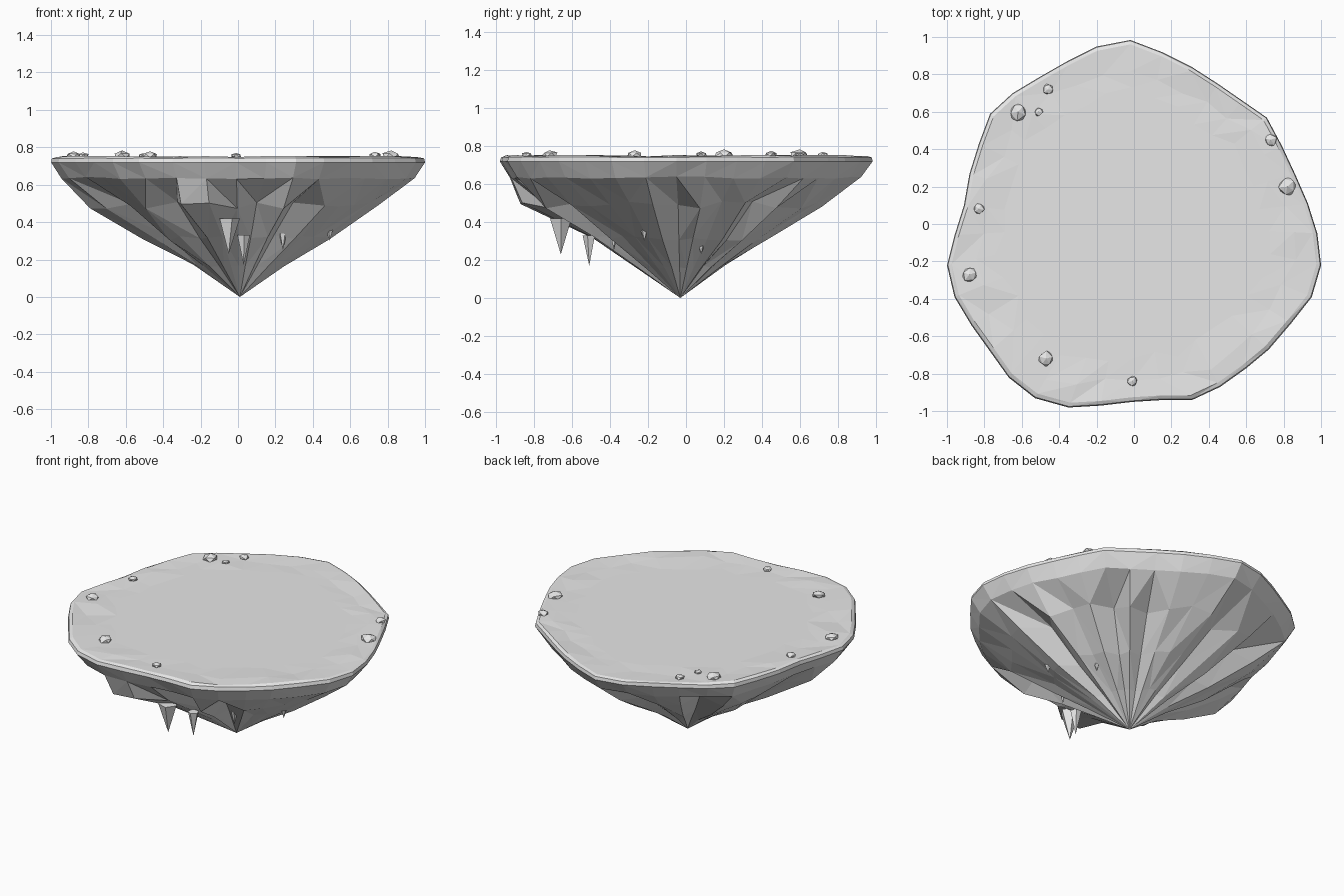
import bpy, bmesh, math, random
from mathutils import Vector

random.seed(7)
cube = bpy.data.objects.get("Cube")
if cube:
    bpy.data.objects.remove(cube, do_unlink=True)

stone = bpy.data.materials.new("pale_grey_stone")
stone.use_nodes = True
stone.diffuse_color = (0.8, 0.8, 0.8, 1)
stone.node_tree.nodes["Principled BSDF"].inputs["Base Color"].default_value = (0.8, 0.8, 0.8, 1)


def make_object(name, bm):
    bmesh.ops.recalc_face_normals(bm, faces=bm.faces)
    mesh = bpy.data.meshes.new(name)
    bm.to_mesh(mesh)
    bm.free()
    mesh.materials.append(stone)
    obj = bpy.data.objects.new(name, mesh)
    bpy.context.collection.objects.link(obj)
    return obj


# Island outline, counterclockwise from the left side
outline = [Vector(p) for p in (
    (1, -.22), (.98, -.05), (.93, .11), (.86, .27), (.79, .42), (.71, .57),
    (.58, .66), (.45, .75), (.31, .84), (.15, .92), (-.02, .985), (-.2, .95),
    (-.36, .87), (-.5, .79), (-.65, .7), (-.77, .59), (-.83, .43), (-.88, .27),
    (-.91, .1), (-.96, -.06), (-1, -.22), (-.96, -.39), (-.87, -.54), (-.77, -.68),
    (-.67, -.82), (-.53, -.93), (-.35, -.98), (-.18, -.97), (-.01, -.95), (.15, -.94),
    (.31, -.94), (.46, -.87), (.6, -.77), (.72, -.67), (.84, -.53), (.95, -.39))]
count = len(outline)
apex = Vector((.01, -.03, 0))

# Grooves run from the shelf under the rim to the apex, with ridges between
grooves = {1, 5, 7, 11, 14, 18, 22, 25, 29, 31}
folds = [random.uniform(.78, .86) if i in grooves else random.uniform(.94, 1.02)
         for i in range(count)]

# Island rings: scale, height, fold strength, height variation
rings = [(.74, .745, 0, 0), (.87, .748, 0, .006), (.975, .75, 0, .005), (.995, .742, 0, .002),
         (1, .72, 0, 0), (.945, .635, .05, .006), (.78, .49, 1, .02), (.5, .315, 1, .015),
         (.245, .165, .9, .01)]
bm = bmesh.new()
loops = []
for level, (scale, height, fold, vary) in enumerate(rings):
    loop = []
    for p, f in zip(outline, folds):
        s = scale * (1 - fold * (1 - f))
        h = height + random.uniform(-vary, vary)
        if level < 2:
            s *= random.uniform(.95, 1.03)
        if level == 6 and abs(p.x + .2) < .17 and p.y < 0:
            s = .88    # overhanging lump on the front
        xy = p * s + apex.xy * (1 - h / .75)
        loop.append(bm.verts.new((xy.x, xy.y, h)))
    loops.append(loop)
for upper, lower in zip(loops, loops[1:]):
    for i in range(count):
        j = (i + 1) % count
        a, b, c, d = upper[i], upper[j], lower[j], lower[i]
        if random.random() < .5:
            bm.faces.new((a, b, c))
            bm.faces.new((a, c, d))
        else:
            bm.faces.new((a, b, d))
            bm.faces.new((b, c, d))
bm.faces.new(loops[0])
tip = bm.verts.new(apex)
for i in range(count):
    bm.faces.new((loops[-1][i], loops[-1][(i + 1) % count], tip))
make_object("floating_island", bm)

# Hanging stone spikes: x, y, top, tip, radius
spikes = [(-.05, -.66, .42, .23, .06), (.03, -.51, .33, .17, .035), (.49, -.22, .43, .3, .045),
          (.36, .08, .3, .23, .025), (.24, -.38, .34, .25, .022), (-.39, -.25, .39, .32, .025)]
for n, (x, y, top, low, r) in enumerate(spikes):
    bm = bmesh.new()
    base = [bm.verts.new((x + r * math.cos(t), y + r * math.sin(t), top))
            for t in (math.tau * k / 5 + n for k in range(5))]
    point = bm.verts.new((x, y, low))
    bm.faces.new(base)
    for k in range(5):
        bm.faces.new((base[k], base[(k + 1) % 5], point))
    make_object(f"hanging_spike_{n + 1}", bm)

# Loose flattened pebbles round the edge: x, y, radius
pebbles = [(-.62, .6, .052), (-.46, .72, .032), (-.51, .6, .025), (.73, .45, .038), (.82, .2, .054),
           (-.83, .08, .032), (-.88, -.27, .044), (-.47, -.72, .045), (-.01, -.84, .03)]
for n, (x, y, r) in enumerate(pebbles):
    bm = bmesh.new()
    bmesh.ops.create_icosphere(bm, subdivisions=1, radius=r)
    for v in bm.verts:
        v.co *= random.uniform(.82, 1.08)
        v.co.z *= .5
    rock = make_object(f"pebble_{n + 1}", bm)
    rock.location = (x, y, .756)
    rock.rotation_euler.z = random.uniform(0, math.tau)
